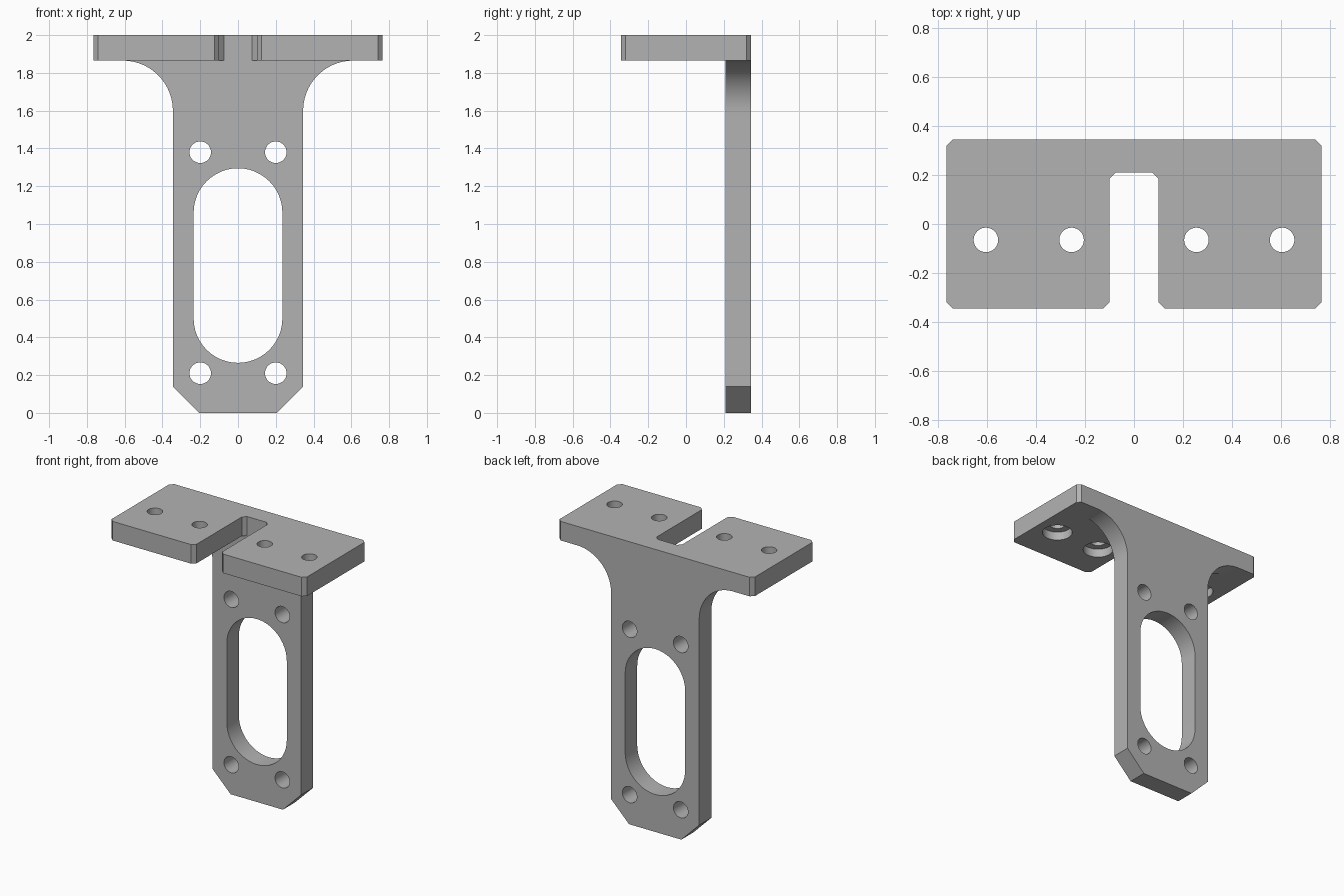
import bpy, bmesh, math
from mathutils import Vector

cube = bpy.data.objects.get("Cube")
if cube:
    bpy.data.objects.remove(cube, do_unlink=True)

grey = bpy.data.materials.new("machined grey")
grey.use_nodes = True
grey.diffuse_color = (0.45, 0.45, 0.45, 1)
grey.node_tree.nodes["Principled BSDF"].inputs["Base Color"].default_value = (0.45, 0.45, 0.45, 1)


def prism(name, outline, lo, hi, upright=False):
    """Extrude a 2D outline along z, or along y when upright."""
    bm = bmesh.new()
    place = (lambda a, b: (a, lo, b)) if upright else (lambda a, b: (a, b, lo))
    face = bm.faces.new([bm.verts.new(place(a, b)) for a, b in outline])
    grown = bmesh.ops.extrude_face_region(bm, geom=[face])["geom"]
    step = Vector((0, hi - lo, 0)) if upright else Vector((0, 0, hi - lo))
    bmesh.ops.translate(bm, vec=step, verts=[v for v in grown if isinstance(v, bmesh.types.BMVert)])
    bmesh.ops.recalc_face_normals(bm, faces=bm.faces)
    mesh = bpy.data.meshes.new(name)
    bm.to_mesh(mesh)
    bm.free()
    obj = bpy.data.objects.new(name, mesh)
    bpy.context.collection.objects.link(obj)
    mesh.materials.append(grey)
    return obj


def arc(cx, cy, r, start, end, steps=24):
    angles = [math.radians(start + (end - start) * i / steps) for i in range(steps + 1)]
    return [(cx + r * math.cos(t), cy + r * math.sin(t)) for t in angles]


def circle(cx, cy, r):
    return arc(cx, cy, r, 0, 360, 48)[:-1]


def mirrored(half):
    """Close a right-hand half outline with its left-hand reflection."""
    return half + [(-x, y) for x, y in reversed(half)]


def combine(target, tool, operation):
    tool.hide_render = True
    mod = target.modifiers.new(operation.lower(), "BOOLEAN")
    mod.operation, mod.solver, mod.object = operation, "EXACT", tool
    bpy.context.view_layer.objects.active = target
    bpy.ops.object.modifier_apply(modifier=mod.name)
    bpy.data.objects.remove(tool, do_unlink=True)


W, D, T, C = 0.765, 0.345, 0.135, 0.025     # plate half width, half depth, thickness, chamfer
under, front, notch = 2 - T, 0.21, 0.1

# Notched top plate with chamfered corners
bracket = prism("mounting_bracket", mirrored([
    (notch - C, front), (notch, front - C), (notch, C - D), (notch + C, -D),
    (W - C, -D), (W, C - D), (W, D - C), (W - C, D)]), under, 2)

# Upright web with flared top and chamfered foot
R = 0.265
web = prism("upright_web", mirrored(
    [(0.205, 0), (D, 0.14)] + arc(D + R, under - R, R, 180, 90)), front, D, True)
combine(bracket, web, "UNION")

# Long slot and four bolt holes through the web
slot_r = 0.235
slot = arc(0, 1.06, slot_r, 0, 180) + arc(0, 0.5, slot_r, 180, 360)
combine(bracket, prism("slot_cutter", slot, 0, 1, True), "DIFFERENCE")
for x in (-0.2, 0.2):
    for z in (0.21, 1.38):
        combine(bracket, prism("web_hole_cutter", circle(x, z, 0.057), 0, 1, True), "DIFFERENCE")

# Plate holes, counterbored from underneath
for x in (-0.605, -0.255, 0.255, 0.605):
    combine(bracket, prism("plate_hole_cutter", circle(x, -0.065, 0.05), 1.5, 2.5), "DIFFERENCE")
    combine(bracket, prism("counterbore_cutter", circle(x, -0.065, 0.098), 1.5, under + 0.06), "DIFFERENCE")

# Smooth curves, sharp edges
bpy.ops.object.select_all(action="DESELECT")
bracket.select_set(True)
bpy.context.view_layer.objects.active = bracket
bpy.ops.object.shade_smooth_by_angle(angle=math.radians(30))
